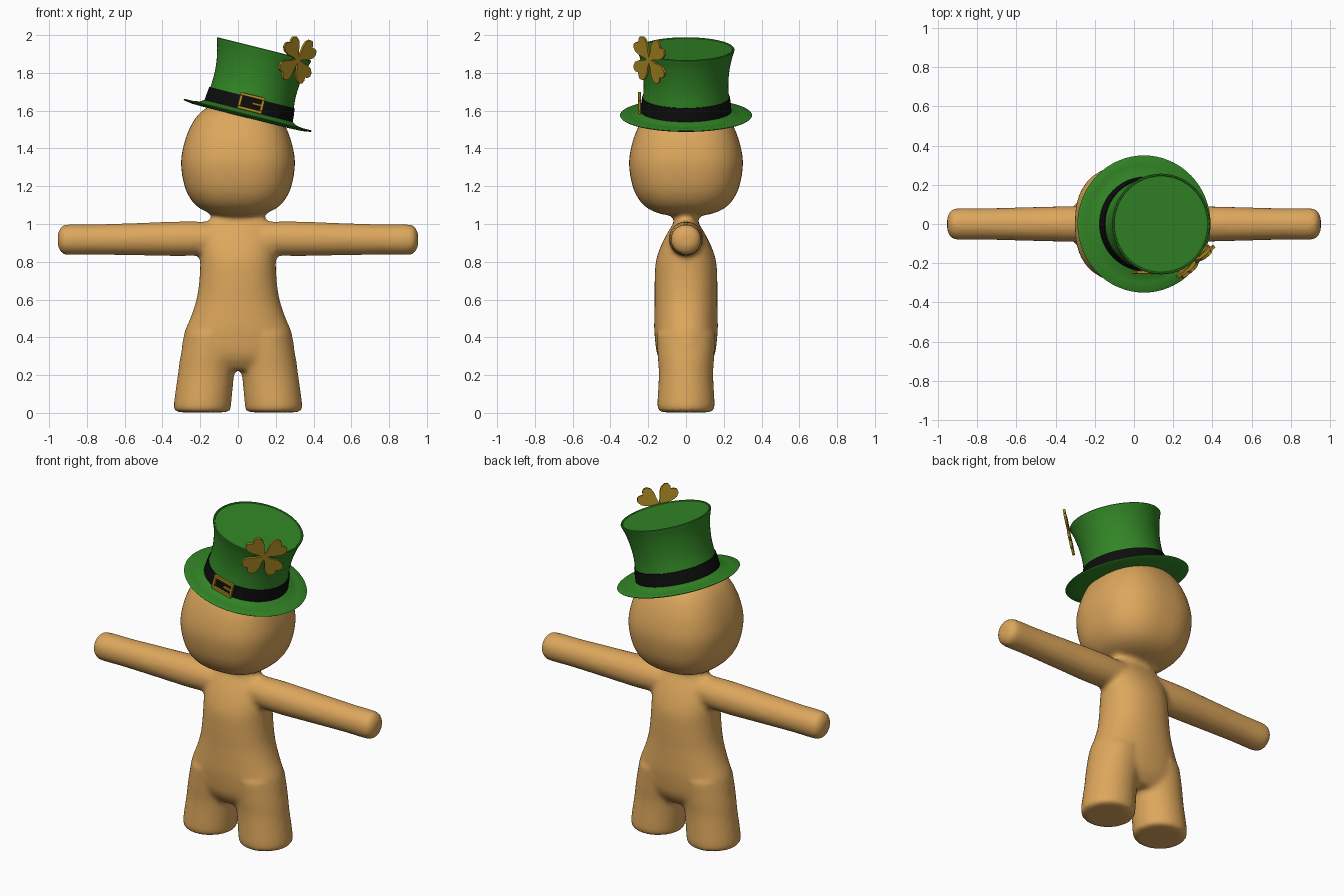
import bpy, bmesh, math
from mathutils import Matrix, Vector

if "Cube" in bpy.data.objects:
    bpy.data.objects.remove(bpy.data.objects["Cube"])


def material(name, rgb):
    m = bpy.data.materials.new(name)
    m.diffuse_color = (*rgb, 1)
    m.use_nodes = True
    m.node_tree.nodes["Principled BSDF"].inputs["Base Color"].default_value = m.diffuse_color
    return m


TAN = material("tan", (0.72, 0.385, 0.108))
GREEN = material("green", (0.032, 0.235, 0.019))
BLACK = material("black", (0.004, 0.004, 0.004))
GOLD = material("gold", (0.50, 0.29, 0.016))
DARK_GOLD = material("dark gold", (0.40, 0.245, 0.016))


def finish(name, bm, mat, matrix=Matrix(), angle=35):
    bmesh.ops.recalc_face_normals(bm, faces=bm.faces)
    me = bpy.data.meshes.new(name)
    bm.to_mesh(me)
    bm.free()
    me.materials.append(mat)
    ob = bpy.data.objects.new(name, me)
    bpy.context.collection.objects.link(ob)
    ob.matrix_world = matrix
    bpy.ops.object.select_all(action='DESELECT')
    ob.select_set(True)
    bpy.context.view_layer.objects.active = ob
    bpy.ops.object.shade_smooth_by_angle(angle=math.radians(angle))
    return ob


def dense(rows, n=4):
    """Catmull-Rom interpolation of a table of ring parameters."""
    out = []
    for i in range(len(rows) - 1):
        a, b, c, d = rows[max(i - 1, 0)], rows[i], rows[i + 1], rows[min(i + 2, len(rows) - 1)]
        for k in range(n):
            t = k / n
            out.append([q + 0.5 * t * (r - p + t * (2 * p - 5 * q + 4 * r - s + t * (3 * (q - r) + s - p)))
                        for p, q, r, s in zip(a, b, c, d)])
    return out + [list(rows[-1])]


def oval(rx, ry, power=2.0, n=48):
    pts = []
    for i in range(n):
        c, s = math.cos(math.tau * i / n), math.sin(math.tau * i / n)
        pts.append((rx * math.copysign(abs(c) ** (2 / power), c),
                    ry * math.copysign(abs(s) ** (2 / power), s)))
    return pts


def loft(bm, rings):
    """Closed skin through rings of points, capped at both ends."""
    loops = [[bm.verts.new(p) for p in ring] for ring in rings]
    n = len(loops[0])
    faces = [bm.faces.new(loops[0][::-1]), bm.faces.new(loops[-1])]
    for a, b in zip(loops, loops[1:]):
        for i in range(n):
            j = (i + 1) % n
            faces.append(bm.faces.new((a[i], a[j], b[j], b[i])))
    bmesh.ops.recalc_face_normals(bm, faces=faces)


def lathe(profile, closed=False, n=64):
    bm = bmesh.new()
    loops = [[bm.verts.new((r * math.cos(math.tau * i / n), r * math.sin(math.tau * i / n), z))
              for i in range(n)] for r, z in profile]
    pairs = list(zip(loops, loops[1:])) + ([(loops[-1], loops[0])] if closed else [])
    for a, b in pairs:
        for i in range(n):
            j = (i + 1) % n
            bm.faces.new((a[i], a[j], b[j], b[i]))
    if not closed:
        bm.faces.new(loops[-1])
    return bm


def box(bm, x, z, w, h, d):
    bmesh.ops.create_cube(bm, size=1, matrix=Matrix.Translation((x, 0, z)) @ Matrix.Diagonal((w, d, h, 1)))


# Body: overlapping head, torso, arms and legs fused into one soft skin
bm = bmesh.new()
head = [(1.045, .08), (1.055, .14), (1.083, .203), (1.13, .25), (1.2, .283), (1.3, .301),
        (1.38, .296), (1.48, .268), (1.57, .218), (1.63, .14), (1.655, .03)]
loft(bm, [[(x, y, z) for x, y in oval(r, r, 2.5)] for z, r in dense(head)])

torso = [(.225, .22, .10), (.30, .295, .15), (.42, .285, .167), (.5, .253, .168), (.6, .220, .166),
         (.7, .205, .166), (.8, .2, .160), (.88, .2, .135), (.95, .19, .10), (1.0, .17, .07),
         (1.04, .14, .06), (1.09, .13, .07)]
loft(bm, [[(x, y, z) for x, y in oval(rx, ry, 2.2)] for z, rx, ry in dense(torso)])

leg = [(.003, .188, .125, .125), (.012, .188, .146, .145), (.045, .188, .152, .152),
       (.2, .170, .149, .144), (.3, .155, .15, .15), (.42, .14, .14, .155)]
arm = [(.08, .925, .085), (.28, .922, .092), (.5, .920, .087), (.75, .918, .081), (.90, .917, .081),
       (.932, .917, .071), (.950, .917, .045), (.954, .917, .02)]
for side in (-1, 1):
    loft(bm, [[(side * cx + x, y, z) for x, y in oval(rx, ry)] for z, cx, rx, ry in dense(leg)])
    loft(bm, [[(side * px, y, cz + x) for x, y in oval(r, r)] for px, cz, r in dense(arm)])
body = finish("body", bm, TAN, angle=180)
remesh = body.modifiers.new("fuse", 'REMESH')
remesh.mode = 'VOXEL'
remesh.voxel_size = 0.014
remesh.use_smooth_shade = True
soften = body.modifiers.new("soften", 'SMOOTH')
soften.factor = 0.5
soften.iterations = 8

# Hat: everything is built upright, then tipped sideways
HAT = Matrix.Translation((.05, 0, 1.572)) @ Matrix.Rotation(math.radians(14), 4, 'Y')

crown = dense([(.238, .0), (.233, .05), (.227, .11), (.224, .17), (.229, .24), (.242, .31), (.256, .356)])
crown += [(.257, .362), (.254, .366), (.248, .366), (.245, .362), (.02, .362)]
finish("hat_crown", lathe(crown), GREEN, HAT)

brim = [(.15, -.012), (.3, -.008), (.345, -.001), (.35, .004), (.345, .008), (.3, .007),
        (.262, .014), (.236, .03), (.15, .03)]
finish("hat_brim", lathe(brim, closed=True), GREEN, HAT, 50)

band = [(.22, .02), (.241, .02), (.238, .06), (.233, .1), (.22, .1)]
finish("hat_band", lathe(band, closed=True), BLACK, HAT)

# Buckle: frame of four bars and a prong
bm = bmesh.new()
W, H, T, D = .135, .088, .016, .016
for s in (-1, 1):
    box(bm, 0, s * (H - T) / 2, W, T, D)
    box(bm, s * (W - T) / 2, 0, T, H - 2 * T, D)
box(bm, .03, 0, .05, .013, D * .8)
bmesh.ops.bevel(bm, geom=bm.edges[:], offset=.002, segments=1, affect='EDGES')
finish("buckle", bm, GOLD, HAT @ Matrix.Translation((.003, -.246, .071)))

# Four-leaf clover: heart-shaped plates round a centre
bm = bmesh.new()
half = [(.0, .006), (.03, .020), (.06, .040), (.085, .049), (.108, .044), (.119, .028), (.115, .012)]
outline = half + [(.104, 0)] + [(u, -v) for u, v in half[::-1]]
for k in range(4):
    turn = Matrix.Rotation(math.radians(45 + 90 * k), 4, 'Z')
    front = [bm.verts.new(turn @ Vector((u * 1.1, v * 1.1, .007))) for u, v in outline]
    back = [bm.verts.new(turn @ Vector((u * 1.1, v * 1.1, -.007))) for u, v in outline]
    bm.faces.new(front)
    bm.faces.new(back[::-1])
    for i in range(len(outline)):
        j = (i + 1) % len(outline)
        bm.faces.new((front[j], front[i], back[i], back[j]))
box(bm, 0, 0, .018, .014, .018)
normal = Vector((.69, -.72, 0)).normalized()
up = Vector((0, 0, 1))
side = up.cross(normal)
place = Matrix((side, up, normal)).transposed().to_4x4()
place.translation = normal * .266 + up * .352
finish("clover", bm, DARK_GOLD, HAT @ place)
